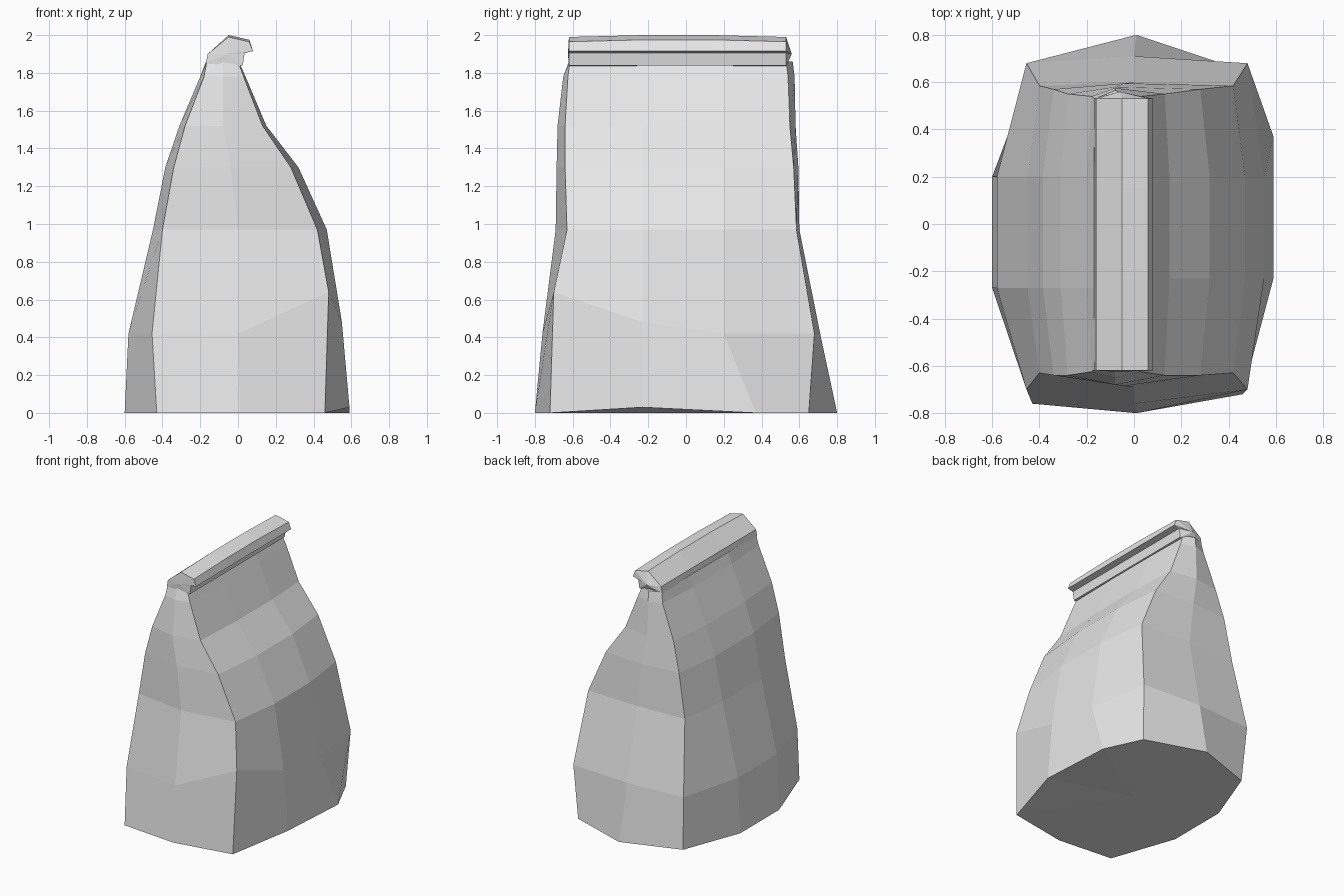
import bpy
import bmesh

default_cube = bpy.data.objects.get("Cube")
if default_cube:
    bpy.data.objects.remove(default_cube, do_unlink=True)

# One plain paper colour
paper = bpy.data.materials.new("light_grey_paper")
paper.use_nodes = True
paper_colour = (0.8, 0.8, 0.8, 1)
paper.diffuse_color = paper_colour
paper.node_tree.nodes["Principled BSDF"].inputs["Base Color"].default_value = paper_colour


def finish(bm, name):
    """Turn a bmesh into a flat shaded paper object."""
    bmesh.ops.recalc_face_normals(bm, faces=bm.faces)
    mesh = bpy.data.meshes.new(name)
    bm.to_mesh(mesh)
    bm.free()
    mesh.materials.append(paper)
    bag_part = bpy.data.objects.new(name, mesh)
    bpy.context.collection.objects.link(bag_part)
    return bag_part


def bridge(bm, lower, upper):
    """Join two closed rings of vertices with a band of faces."""
    count = len(lower)
    for i in range(count):
        j = (i + 1) % count
        bm.faces.new((lower[i], lower[j], upper[j], upper[i]))


def section(z, left, right, front, back, crease):
    """Ten-sided bag section; left/right are (side, corner) x values,
    front/back are (crease, corner) y values."""
    return [
        (crease, front[0], z),
        (right[1], front[1], z),
        (right[0], -0.23, z),
        (right[0], 0.2, z),
        (right[1], back[1], z),
        (crease, back[0], z),
        (left[1], back[1], z),
        (left[0], 0.2, z),
        (left[0], -0.27, z),
        (left[1], front[1], z),
    ]


# Bag body: creased ends, bulging sides, narrowing to the mouth
levels = [
    section(0.0, (-0.6, -0.43), (0.59, 0.46), (-0.8, -0.72), (0.8, 0.65), 0.01),
    section(0.42, (-0.58, -0.455), (0.55, 0.48), (-0.76, -0.7), (0.71, 0.68), 0.0),
    section(0.97, (-0.45, -0.4), (0.47, 0.42), (-0.69, -0.63), (0.6, 0.585), 0.0),
    section(1.3, (-0.385, -0.34), (0.32, 0.28), (-0.685, -0.64), (0.595, 0.57), -0.04),
    section(1.52, (-0.31, -0.28), (0.15, 0.13), (-0.68, -0.64), (0.58, 0.55), -0.08),
    section(1.78, (-0.2, -0.18), (0.04, 0.03), (-0.65, -0.625), (0.575, 0.54), -0.08),
    section(1.86, (-0.17, -0.165), (0.005, 0.0), (-0.62, -0.615), (0.565, 0.53), -0.08),
]

bm = bmesh.new()
rings = [[bm.verts.new(point) for point in level] for level in levels]
for lower, upper in zip(rings, rings[1:]):
    bridge(bm, lower, upper)
bm.faces.new(rings[-1])

# Uneven paper: a lifted base edge and a crooked lower corner
rings[0][2].co.z = 0.03
rings[0][3].co.y = 0.37
rings[0][9].co.y = -0.76
rings[1][1].co.z = 0.64
rings[1][2].co.z = 0.48
base = bm.verts.new((0, 0, 0))
for i in range(len(rings[0])):
    bm.faces.new((rings[0][i - 1], rings[0][i], base))
finish(bm, "bag_body")

# Folded-over mouth with a lip hanging on one side
fold_profile = [
    (-0.17, 1.85), (-0.16, 1.9), (-0.05, 1.99), (0.06, 1.965),
    (0.08, 1.915), (0.035, 1.905), (0.025, 1.84), (0.0, 1.835),
]
bm = bmesh.new()
slices = []
for y, lift in ((-0.62, 0), (-0.23, 0.01), (0.15, 0.01), (0.53, 0)):
    slices.append([bm.verts.new((x, y, z + lift * (z > 1.95))) for x, z in fold_profile])
for near, far in zip(slices, slices[1:]):
    bridge(bm, near, far)

# Gently pinched fold ends
for end, y in ((slices[0], -0.625), (slices[-1], 0.56)):
    pinch = bm.verts.new((-0.06, y, 1.9))
    for i in range(len(end)):
        bm.faces.new((end[i - 1], end[i], pinch))
finish(bm, "folded_top")
